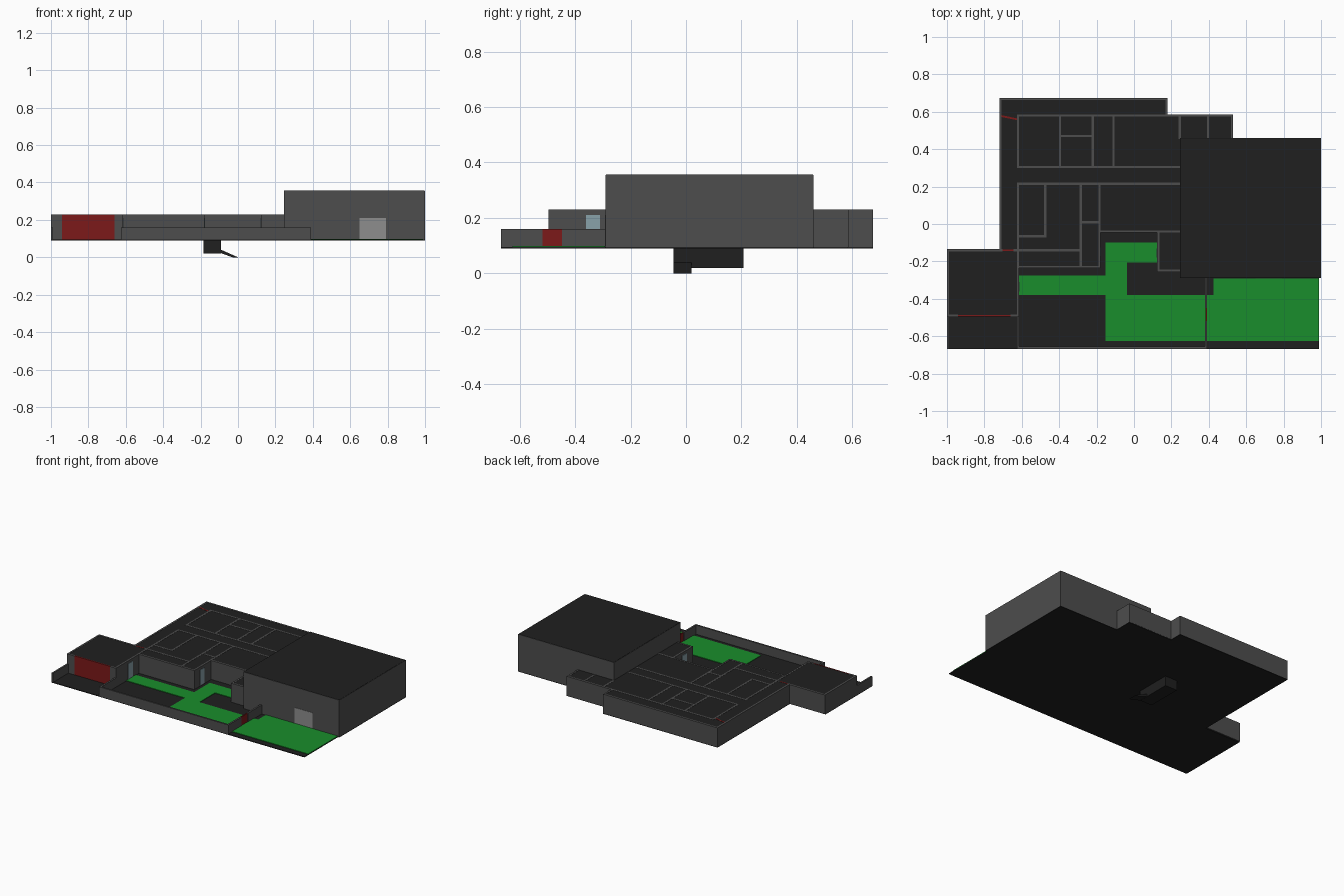
import bpy, bmesh

def material(name, rgb):
    m = bpy.data.materials.new(name)
    m.diffuse_color = (*rgb, 1)
    return m

WALL = material("wall_grey", (0.075, 0.075, 0.075))
DARK = material("dark_surface", (0.014, 0.014, 0.014))
GREEN = material("lawn_green", (0.01, 0.27, 0.025))
RED = material("door_red", (0.2, 0.01, 0.01))
GLASS = material("glass_blue", (0.25, 0.36, 0.4))
PALE = material("pale_panel", (0.27, 0.27, 0.27))

FLOOR, LOW, TOP, HALL_TOP = 0.094, 0.16, 0.23, 0.355
T = 0.012  # wall thickness

def finish(name, bm, mat):
    bmesh.ops.recalc_face_normals(bm, faces=bm.faces)
    me = bpy.data.meshes.new(name)
    bm.to_mesh(me)
    bm.free()
    me.materials.append(mat)
    ob = bpy.data.objects.new(name, me)
    bpy.context.collection.objects.link(ob)
    return ob

def prism(name, pts, vec, mat):
    """Extrude a flat 3D outline along vec."""
    bm = bmesh.new()
    f = bm.faces.new([bm.verts.new(p) for p in pts])
    r = bmesh.ops.extrude_face_region(bm, geom=[f])
    bmesh.ops.translate(bm, vec=vec,
                        verts=[v for v in r["geom"] if isinstance(v, bmesh.types.BMVert)])
    if f.is_valid and len(f.edges) and not any(len(e.link_faces) == 1 for e in f.edges):
        pass
    elif not f.is_valid:
        bm.faces.new([v for v in bm.verts][:len(pts)])
    return finish(name, bm, mat)

def slab(name, outline, z0, z1, mat):
    return prism(name, [(x, y, z0) for x, y in outline], (0, 0, z1 - z0), mat)

def box(name, x0, x1, y0, y1, z0, z1, mat):
    return slab(name, [(x0, y0), (x1, y0), (x1, y1), (x0, y1)], z0, z1, mat)

def wall_x(name, y, x0, x1, z1=TOP, mat=WALL, z0=FLOOR, t=T):
    return box(name, x0 - T / 2, x1 + T / 2, y - t / 2, y + t / 2, z0, z1, mat)

def wall_y(name, x, y0, y1, z1=TOP, mat=WALL, z0=FLOOR, t=T):
    return box(name, x - t / 2, x + t / 2, y0 - T / 2, y1 + T / 2, z0, z1, mat)

# ground and floor plate
back = [(0.53, 0.46), (0.53, 0.585), (0.18, 0.585), (0.18, 0.674), (-0.72, 0.674),
        (-0.72, -0.14), (-1, -0.14)]
slab("ground_floor", [(-1, -0.667), (0.99, -0.667), (0.99, -0.29), (1, -0.29), (1, 0.46)] + back,
     0.09, 0.095, DARK)

# lawn
slab("lawn", [(-0.614, -0.38), (-0.152, -0.38), (-0.152, -0.625), (0.99, -0.625), (0.99, -0.292),
              (0.425, -0.292), (0.425, -0.38), (-0.037, -0.38), (-0.037, -0.205), (0.122, -0.205),
              (0.122, -0.1), (-0.152, -0.1), (-0.152, -0.275), (-0.614, -0.275)],
     0.095, 0.099, GREEN)

# roof of the low building and garage
slab("low_roof", [(-0.995, -0.488), (-0.62, -0.488), (-0.62, -0.23), (-0.185, -0.23),
                  (-0.185, -0.04), (0.13, -0.04), (0.13, -0.25), (0.25, -0.25), (0.25, 0.46),
                  (0.525, 0.46), (0.525, 0.58), (0.175, 0.58), (0.175, 0.668), (-0.715, 0.668),
                  (-0.715, -0.14), (-0.995, -0.14)], 0.224, 0.229, DARK)

# outer and inner walls running along x: y, x0, x1
for y, a, b in [(0.668, -0.714, 0.174), (0.58, -0.62, 0.524), (0.305, -0.62, 0.245),
                (0.47, -0.395, -0.22), (0.215, -0.62, 0.245), (-0.065, -0.62, -0.475),
                (-0.14, -0.994, -0.71), (-0.14, -0.638, -0.285), (0.01, -0.285, -0.185),
                (-0.04, -0.185, 0.245), (-0.23, -0.62, -0.185), (-0.25, 0.13, 0.245)]:
    wall_x("building_wall", y, a, b)

# outer and inner walls running along y: x, y0, y1
for x, a, b in [(-0.714, -0.14, 0.668), (0.174, 0.58, 0.668), (-0.62, 0.305, 0.58),
                (-0.395, 0.305, 0.58), (-0.22, 0.305, 0.58), (-0.11, 0.305, 0.58),
                (0.245, 0.46, 0.58), (0.395, 0.46, 0.58), (0.524, 0.46, 0.58),
                (-0.62, -0.14, 0.215), (-0.475, -0.065, 0.215), (-0.285, -0.23, 0.215),
                (-0.185, -0.23, 0.215), (0.13, -0.25, -0.04),
                (-0.994, -0.49, -0.14), (-0.62, -0.49, -0.14)]:
    wall_y("building_wall", x, a, b)

# garage front with its red door, and the two red inner doors
wall_x("garage_front_left", -0.49, -0.994, -0.946)
wall_x("garage_front_right", -0.49, -0.654, -0.62)
wall_x("garage_door", -0.49, -0.934, -0.666, mat=RED, t=0.008)
wall_x("inner_door", -0.14, -0.698, -0.65, mat=RED, t=0.008)
slab("open_door", [(-0.708, 0.572), (-0.626, 0.555), (-0.626, 0.565), (-0.708, 0.582)],
     FLOOR, TOP, RED)

# tall hall
for y in (-0.284, 0.454):
    wall_x("hall_wall", y, 0.251, 0.994, HALL_TOP)
for x in (0.251, 0.994):
    wall_y("hall_wall", x, -0.284, 0.454, HALL_TOP)
box("hall_roof", 0.247, 0.998, -0.288, 0.458, HALL_TOP - 0.004, HALL_TOP + 0.001, DARK)
box("hall_gate", 0.65, 0.79, -0.292, -0.286, 0.099, 0.21, PALE)

# low yard walls and red yard gate
wall_x("front_yard_wall", -0.661, -0.62, 0.385, LOW)
wall_y("left_yard_wall", -0.62, -0.661, -0.49, LOW)
wall_y("driveway_wall", -0.994, -0.661, -0.49, LOW)
wall_y("right_yard_wall_front", 0.385, -0.661, -0.524, LOW)
wall_y("right_yard_wall_back", 0.385, -0.442, -0.288, LOW)
wall_y("yard_gate", 0.385, -0.512, -0.454, LOW, RED, t=0.008)

# glazed doors facing the yard
box("garage_glass_door", -0.615, -0.611, -0.36, -0.31, 0.1, 0.21, GLASS)
box("yard_glass_door", -0.18, -0.176, -0.17, -0.125, 0.1, 0.21, GLASS)
box("side_glass_door", 0.12, 0.125, -0.18, -0.13, 0.1, 0.21, GLASS)

# cellar and its descending passage
box("cellar", -0.185, -0.09, -0.045, 0.207, 0.02, 0.091, DARK)
prism("cellar_passage", [(-0.09, -0.045, 0.04), (-0.09, -0.045, 0.022), (-0.03, -0.045, 0.0),
                         (0.0, -0.045, 0.0)], (0, 0.065, 0), DARK)
